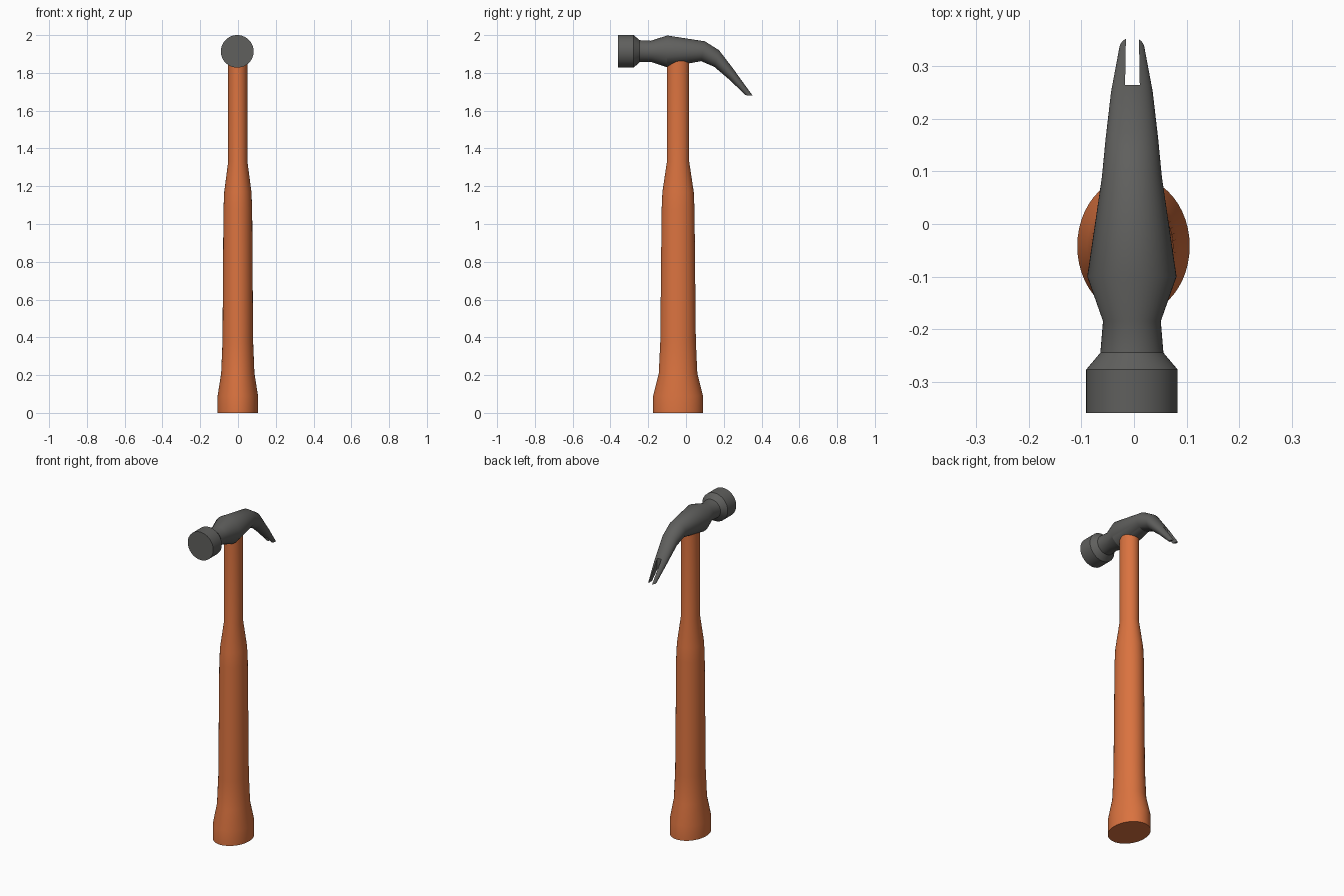
import bpy, bmesh, math
from mathutils import Vector

if "Cube" in bpy.data.objects:
    bpy.data.objects.remove(bpy.data.objects["Cube"])

SIDES = 48


def material(name, color):
    m = bpy.data.materials.new(name)
    m.diffuse_color = (*color, 1)
    m.use_nodes = True
    m.node_tree.nodes["Principled BSDF"].inputs["Base Color"].default_value = m.diffuse_color
    return m


def loft(name, sections, mat):
    """Skin ellipses; each section is (centre, half axis a, half axis b)."""
    bm = bmesh.new()
    rings = []
    for c, a, b in sections:
        rings.append([bm.verts.new(c + a * math.cos(t) + b * math.sin(t))
                      for t in (2 * math.pi * i / SIDES for i in range(SIDES))])
    for r, s in zip(rings, rings[1:]):
        for i in range(SIDES):
            j = (i + 1) % SIDES
            bm.faces.new((r[i], r[j], s[j], s[i]))
    bm.faces.new(rings[0])
    bm.faces.new(rings[-1])
    bmesh.ops.recalc_face_normals(bm, faces=bm.faces)
    me = bpy.data.meshes.new(name)
    bm.to_mesh(me)
    bm.free()
    ob = bpy.data.objects.new(name, me)
    bpy.context.collection.objects.link(ob)
    me.materials.append(mat)
    return ob


def activate(ob):
    bpy.ops.object.select_all(action='DESELECT')
    ob.select_set(True)
    bpy.context.view_layer.objects.active = ob


def smooth(ob, degrees):
    activate(ob)
    bpy.ops.object.shade_smooth_by_angle(angle=math.radians(degrees))


wood = material("orange_grip", (0.7, 0.17, 0.05))
steel = material("dark_steel", (0.115, 0.115, 0.11))

# Handle: oval sections as (z, half width x, half depth y)
handle_profile = [(0, .107, .132), (.09, .107, .132), (.21, .088, .102),
                  (.38, .081, .094), (1.08, .076, .087), (1.17, .072, .083),
                  (1.33, .051, .059), (1.9, .051, .059)]
handle = loft("handle", [(Vector((-.001, -.042, z)), Vector((rx, 0, 0)), Vector((0, ry, 0)))
                         for z, rx, ry in handle_profile], wood)
smooth(handle, 30)

# Head: sections as (top y, top z, bottom y, bottom z, half width), face to claw tip
head_profile = [(-.36, 2.0, -.36, 1.828, .087), (-.277, 2.0, -.277, 1.828, .087),
                (-.245, 1.973, -.245, 1.857, .06), (-.185, 1.97, -.185, 1.858, .055),
                (-.1, 1.998, -.1, 1.83, .085), (.1, 1.967, .08, 1.862, .057),
                (.175, 1.92, .15, 1.832, .05), (.272, 1.793, .225, 1.768, .04),
                (.355, 1.68, .312, 1.682, .024)]
sections = []
for ty, tz, by, bz, hw in head_profile:
    top, bottom = Vector((-.004, ty, tz)), Vector((-.004, by, bz))
    sections.append(((top + bottom) / 2, Vector((hw, 0, 0)), (top - bottom) / 2))
head = loft("claw_head", sections, steel)

# Nail slot: cut a slightly tapered notch through the claw
bpy.ops.mesh.primitive_cube_add(size=1, location=(-.003, .365, 1.72))
cutter = bpy.context.object
cutter.name = "slot_cutter"
cutter.hide_render = True
for v in cutter.data.vertices:
    v.co.x *= .028 if v.co.y < 0 else .021
    v.co.y *= .2
    v.co.z *= .4
activate(head)
cut = head.modifiers.new("nail_slot", 'BOOLEAN')
cut.operation = 'DIFFERENCE'
cut.solver = 'EXACT'
cut.object = cutter
bpy.ops.object.modifier_apply(modifier=cut.name)
bpy.data.objects.remove(cutter, do_unlink=True)
smooth(head, 28)
